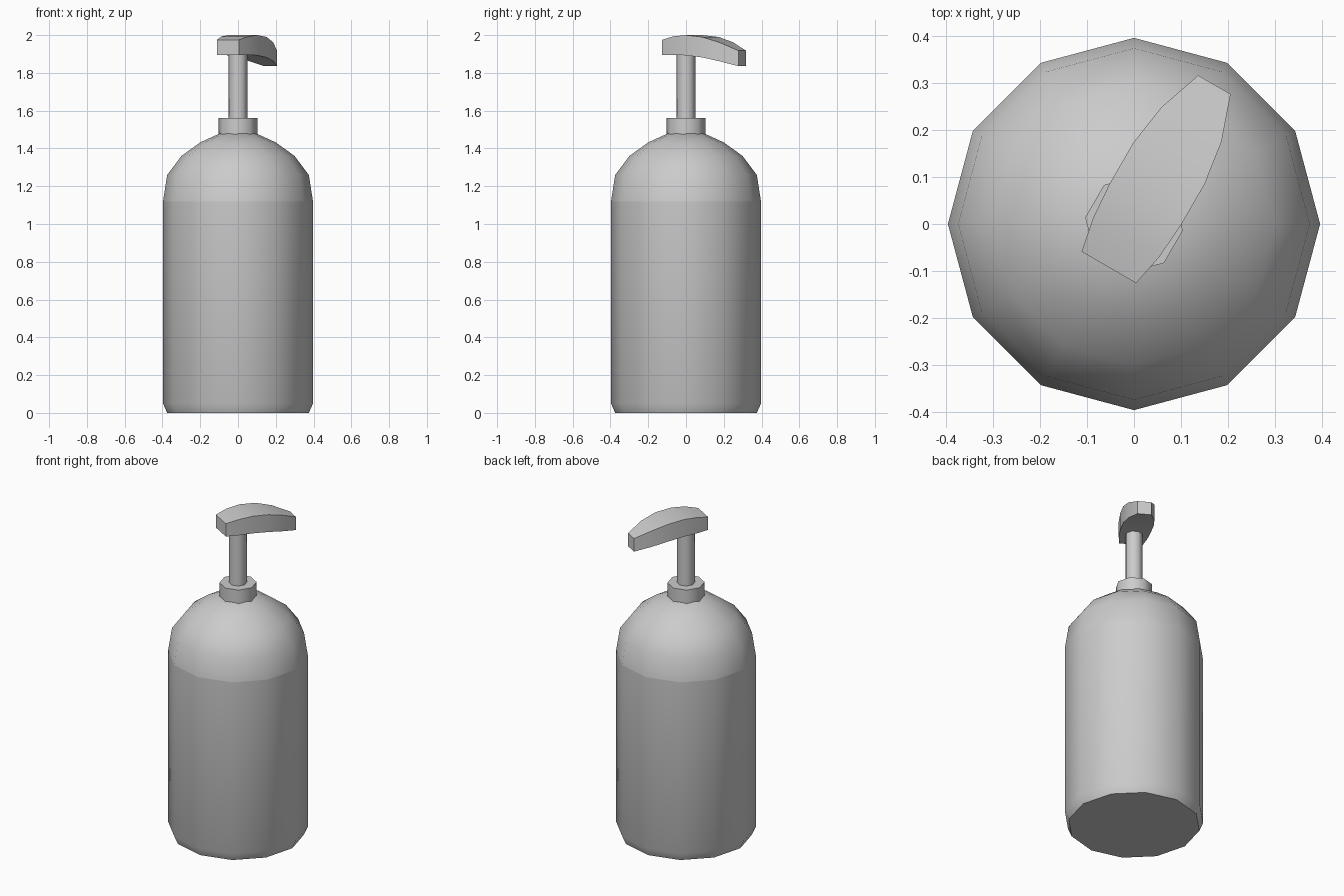
import bpy, bmesh
from math import cos, sin, pi, radians

if "Cube" in bpy.data.objects:
    bpy.data.objects.remove(bpy.data.objects["Cube"])

YAW = radians(60)  # direction the spout points


def finish(name, bm, sharp_heights=()):
    """Recalculate normals, smooth the faces and keep hard edges sharp."""
    bmesh.ops.recalc_face_normals(bm, faces=bm.faces[:])
    for f in bm.faces:
        f.smooth = True
    for e in bm.edges:
        on_ring = any(all(abs(v.co.z - h) < 1e-4 for v in e.verts)
                      for h in sharp_heights)
        e.smooth = not (on_ring or e.calc_face_angle(0) > radians(55))
    mesh = bpy.data.meshes.new(name)
    bm.to_mesh(mesh)
    bm.free()
    obj = bpy.data.objects.new(name, mesh)
    bpy.context.collection.objects.link(obj)
    return obj


def bridge(bm, rings):
    """Skin closed rings of equal size and cap both ends."""
    loops = [[bm.verts.new(p) for p in ring] for ring in rings]
    n = len(loops[0])
    for a, b in zip(loops, loops[1:]):
        for i in range(n):
            j = (i + 1) % n
            bm.faces.new((a[i], a[j], b[j], b[i]))
    bm.faces.new(loops[0][::-1])
    bm.faces.new(loops[-1])


def lathe(name, profile, sides, turn=0.0, sharp_heights=()):
    bm = bmesh.new()
    bridge(bm, [[(r * cos(turn + 2 * pi * i / sides),
                  r * sin(turn + 2 * pi * i / sides), z)
                 for i in range(sides)] for r, z in profile])
    return finish(name, bm, sharp_heights)


# Bottle with domed shoulder
lathe("bottle", [(0.375, 0), (0.397, 0.05), (0.397, 1.12), (0.375, 1.26),
                 (0.30, 1.36), (0.20, 1.432), (0.10, 1.478)],
      12, sharp_heights=(1.12,))

# Collar and pump stem
lathe("collar", [(0.105, 1.472), (0.105, 1.56)], 8, YAW + pi / 8)
lathe("pump_stem", [(0.05, 1.55), (0.05, 1.9)], 8, YAW + pi / 8)

# Curved pump head: distance along spout, half width, bottom z, top z
stations = [(-0.107, 0.067, 1.895, 1.975),
            (-0.033, 0.082, 1.895, 1.993),
            (0.05, 0.088, 1.893, 2.0),
            (0.15, 0.088, 1.882, 1.990),
            (0.245, 0.074, 1.862, 1.962),
            (0.343, 0.040, 1.836, 1.918)]
bm = bmesh.new()
bridge(bm, [[(s * cos(YAW) - t * sin(YAW), s * sin(YAW) + t * cos(YAW), z)
             for t, z in ((-w, lo), (w, lo), (w, hi), (-w, hi))]
            for s, w, lo, hi in stations])
finish("pump_head", bm)
